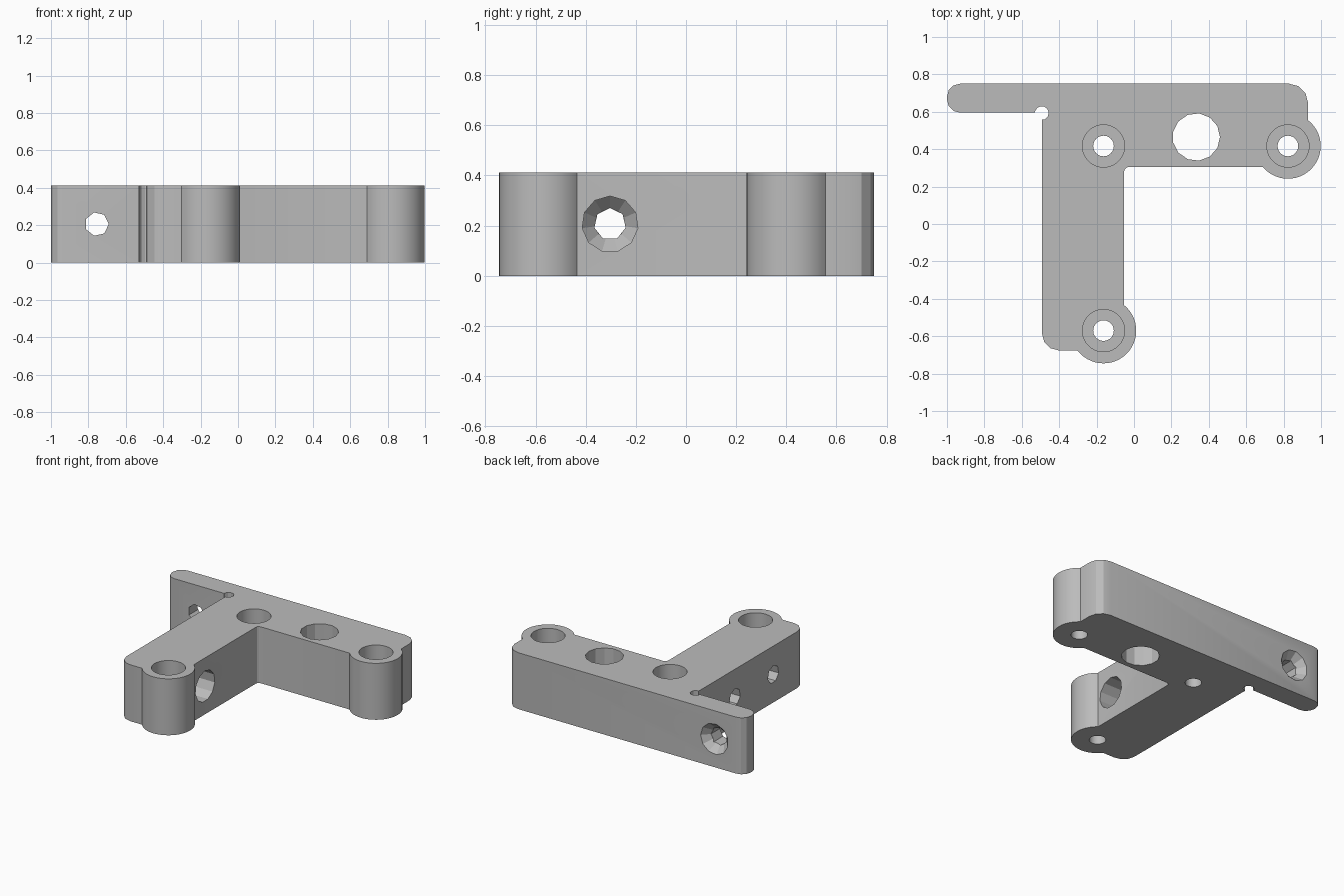
import bpy, bmesh, math
from mathutils import Vector

if "Cube" in bpy.data.objects:
    bpy.data.objects.remove(bpy.data.objects["Cube"], do_unlink=True)

H = 0.412            # bracket height
MID = H / 2
X, Y, Z = Vector((1, 0, 0)), Vector((0, 1, 0)), Vector((0, 0, 1))
AXES = {"x": (Z, Y, X), "y": (X, Z, Y), "z": (X, Y, Z)}

grey = bpy.data.materials.new("plain grey")
grey.use_nodes = True
grey.diffuse_color = (0.5, 0.5, 0.5, 1)
grey.node_tree.nodes["Principled BSDF"].inputs["Base Color"].default_value = grey.diffuse_color


def make_object(name, bm):
    bmesh.ops.recalc_face_normals(bm, faces=bm.faces)
    mesh = bpy.data.meshes.new(name)
    bm.to_mesh(mesh)
    bm.free()
    mesh.materials.append(grey)
    obj = bpy.data.objects.new(name, mesh)
    bpy.context.collection.objects.link(obj)
    return obj


def turned(name, axis, centre, profile, sides):
    """Solid of revolution; profile is (radius, position along axis)."""
    u, v, w = AXES[axis]
    bm = bmesh.new()
    rings = []
    for r, t in profile:
        ring = []
        for i in range(sides):
            a = math.tau * i / sides
            ring.append(bm.verts.new(Vector(centre) + (u * math.cos(a) + v * math.sin(a)) * r + w * t))
        rings.append(ring)
    for low, high in zip(rings, rings[1:]):
        for i in range(sides):
            j = (i + 1) % sides
            bm.faces.new((low[i], low[j], high[j], high[i]))
    bm.faces.new(rings[0])
    bm.faces.new(rings[-1])
    return make_object(name, bm)


def rounded(corners):
    """Outline points with each (x, y, radius, segments) corner rounded."""
    points = []
    for k, (x, y, r, seg) in enumerate(corners):
        p = Vector((x, y))
        if r == 0:
            points.append(p)
            continue
        a = (Vector(corners[k - 1][:2]) - p).normalized() * r
        b = (Vector(corners[(k + 1) % len(corners)][:2]) - p).normalized() * r
        for i in range(seg + 1):
            t = math.pi / 2 * i / seg
            points.append(p + a * (1 - math.sin(t)) + b * (1 - math.cos(t)))
    return points


def combine(target, other, operation):
    mod = target.modifiers.new(operation, "BOOLEAN")
    mod.operation = operation
    mod.solver = "EXACT"
    mod.object = other
    bpy.context.view_layer.objects.active = target
    bpy.ops.object.modifier_apply(modifier=mod.name)
    bpy.data.objects.remove(other, do_unlink=True)


# Body: long bar with a thin ear, and a stem running forward
outline = rounded([
    (-1.0, 0.75, 0.07, 3), (-1.0, 0.595, 0.07, 3), (-0.493, 0.595, 0, 0),
    (-0.493, -0.677, 0.095, 3), (-0.053, -0.677, 0, 0), (-0.053, 0.305, 0.025, 3),
    (0.93, 0.305, 0, 0), (0.93, 0.75, 0.1, 3)])
bm = bmesh.new()
base = bm.faces.new([bm.verts.new((p.x, p.y, 0)) for p in outline])
top = bmesh.ops.extrude_face_region(bm, geom=[base])["geom"]
bmesh.ops.translate(bm, vec=Z * H, verts=[g for g in top if isinstance(g, bmesh.types.BMVert)])
bracket = make_object("bracket", bm)

# Round bosses at the two free ends
screw_spots = [(0.823, 0.417, 0), (-0.163, -0.57, 0), (-0.163, 0.417, 0)]
for spot in screw_spots[:2]:
    combine(bracket, turned("boss", "z", spot, [(0.175, 0), (0.175, H)], 48), "UNION")

# Counterbored vertical screw holes
for spot in screw_spots:
    combine(bracket, turned("screw_hole", "z", spot, [
        (0.055, -0.1), (0.055, 0.16), (0.113, 0.16), (0.113, 0.6)], 40), "DIFFERENCE")

# Large vertical hole and the small relief notch in the corner
for name, spot, r, sides in [("large_hole", (0.333, 0.465, 0), 0.127, 13),
                             ("relief_notch", (-0.493, 0.593, 0), 0.037, 11)]:
    combine(bracket, turned(name, "z", spot, [(r, -0.1), (r, 0.6)], sides), "DIFFERENCE")

# Horizontal holes: through the ear, through the stem, blind in the stem
for axis, spot, start, end in [("y", (-0.755, 0, MID), 0.5, 0.9),
                               ("x", (0, -0.303, MID), -0.6, 0.1),
                               ("x", (0, 0.14, MID), -0.6, -0.2)]:
    combine(bracket, turned("cross_hole", axis, spot, [(0.064, start), (0.064, end)], 7), "DIFFERENCE")

# Conical seats for the screw heads
for axis, spot, bottom in [("y", (-0.755, 0, MID), 0.695), ("x", (0, -0.303, MID), -0.34)]:
    mouth = 0.9 if axis == "y" else 0.1
    combine(bracket, turned("screw_seat", axis, spot, [
        (0.06, bottom), (0.112, bottom + 0.055), (0.112, mouth)], 11), "DIFFERENCE")

bpy.ops.object.select_all(action="DESELECT")
bracket.select_set(True)
bpy.context.view_layer.objects.active = bracket
bpy.ops.object.shade_smooth_by_angle(angle=math.radians(20))
